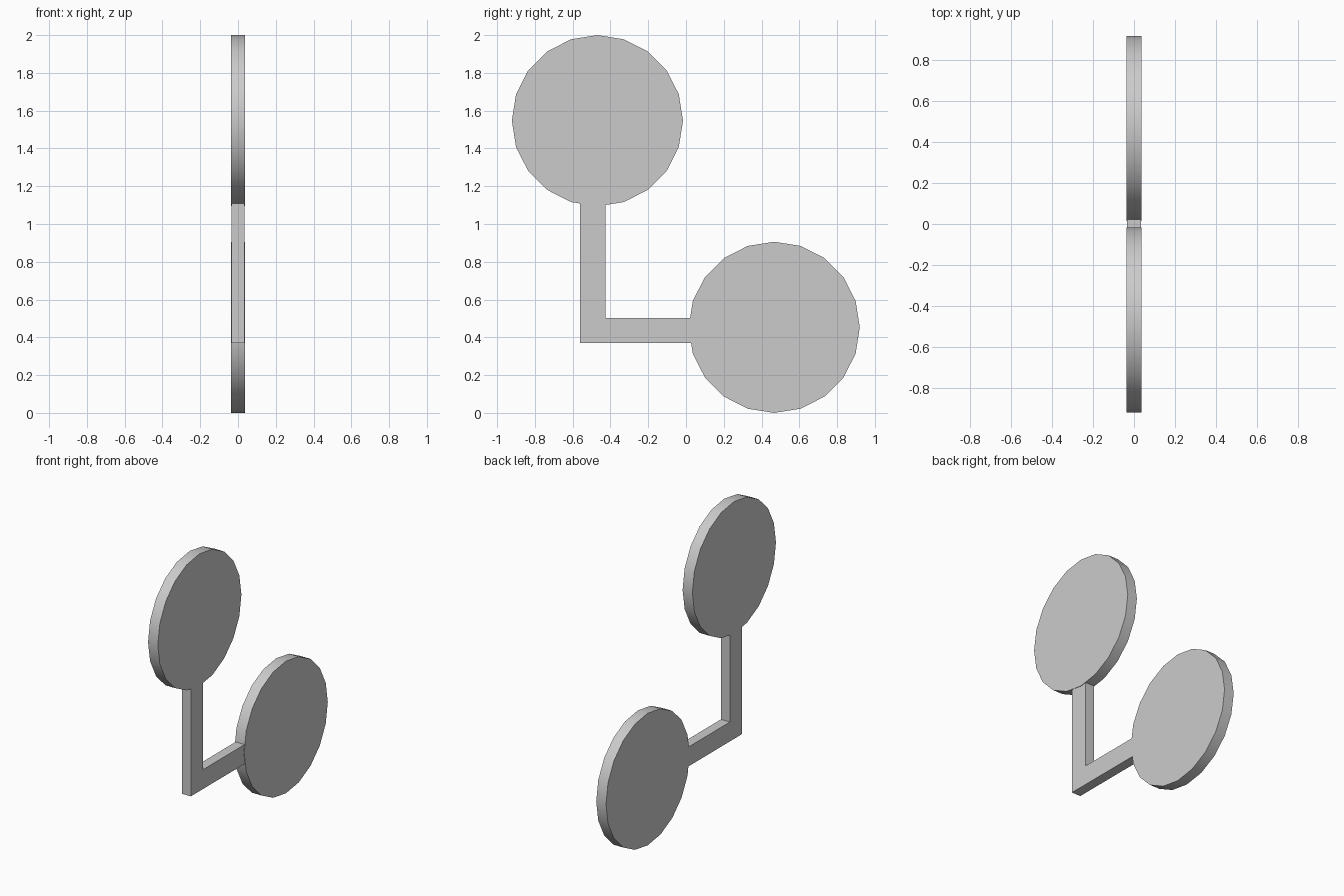
import bpy, bmesh, math

if "Cube" in bpy.data.objects:
    bpy.data.objects.remove(bpy.data.objects["Cube"])

DISC_R, DISC_T, BAR_T = 0.453, 0.074, 0.068


def extrude_profile(name, points, thickness):
    """Solid from a closed (y, z) profile, centred on x = 0."""
    bm = bmesh.new()
    face = bm.faces.new([bm.verts.new((-thickness / 2, y, z)) for y, z in points])
    new = bmesh.ops.extrude_face_region(bm, geom=[face])["geom"]
    verts = [g for g in new if isinstance(g, bmesh.types.BMVert)]
    bmesh.ops.translate(bm, verts=verts, vec=(thickness, 0, 0))
    bmesh.ops.recalc_face_normals(bm, faces=bm.faces)
    mesh = bpy.data.meshes.new(name)
    bm.to_mesh(mesh)
    bm.free()
    obj = bpy.data.objects.new(name, mesh)
    bpy.context.collection.objects.link(obj)
    return obj


def circle(cy, cz, sides=20):
    steps = [2 * math.pi * i / sides for i in range(sides)]
    return [(cy + DISC_R * math.cos(a), cz + DISC_R * math.sin(a)) for a in steps]


# Two round discs with smooth rims
for name, cy, cz in (("upper_disc", -0.469, 1.547), ("lower_disc", 0.467, 0.453)):
    disc = extrude_profile(name, circle(cy, cz), DISC_T)
    bpy.ops.object.select_all(action='DESELECT')
    disc.select_set(True)
    bpy.context.view_layer.objects.active = disc
    bpy.ops.object.shade_smooth_by_angle(angle=math.radians(30))

# L-shaped arm joining the discs, ends tucked just inside them
extrude_profile("l_arm", [(-0.56, 0.37), (0.045, 0.37), (0.045, 0.503),
                          (-0.427, 0.503), (-0.427, 1.13), (-0.56, 1.13)], BAR_T)
